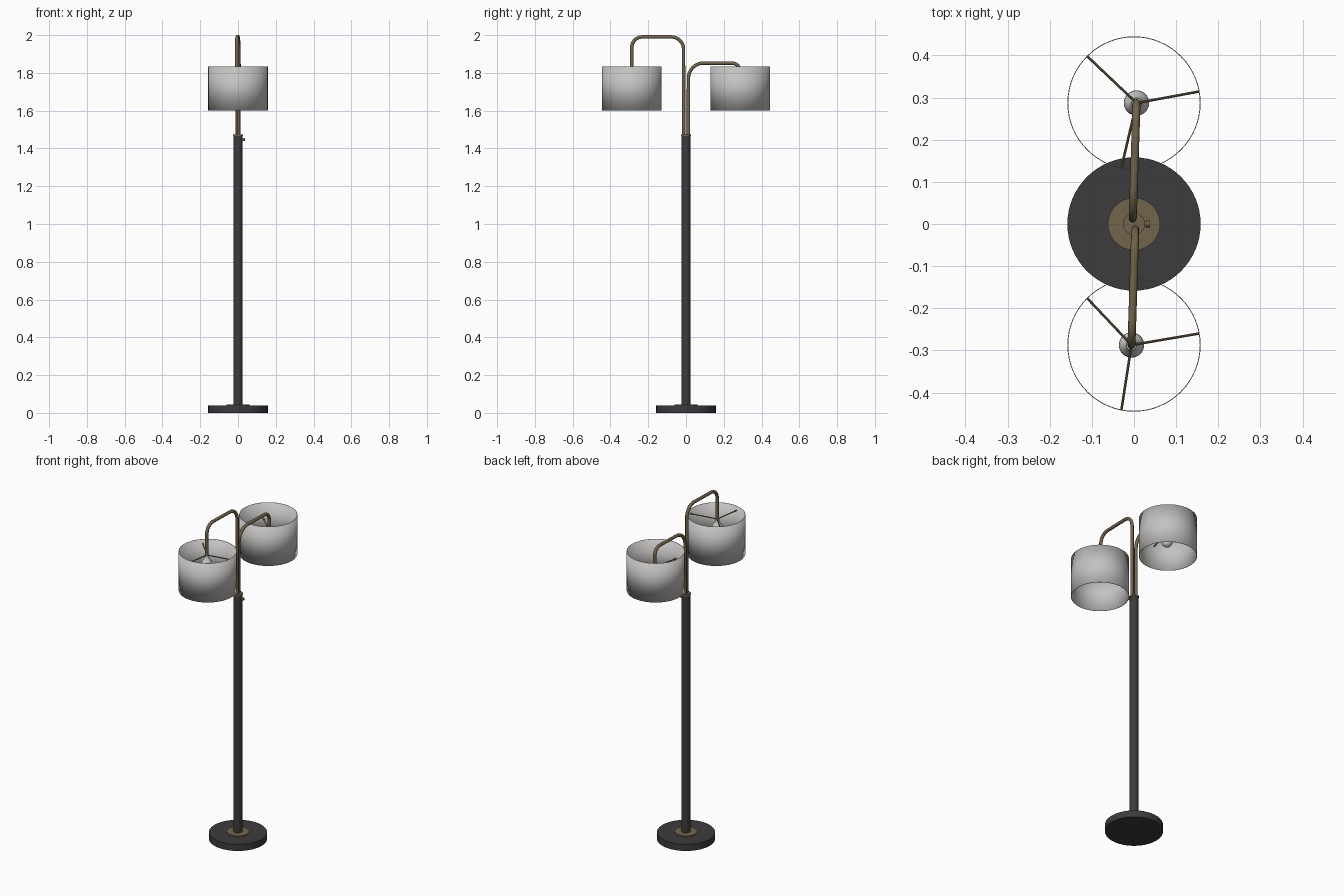
import bpy
import math
from mathutils import Vector

default = bpy.data.objects.get("Cube")
if default:
    bpy.data.objects.remove(default, do_unlink=True)


def material(name, rgb):
    m = bpy.data.materials.new(name)
    m.use_nodes = True
    colour = (*rgb, 1)
    m.diffuse_color = colour
    m.node_tree.nodes["Principled BSDF"].inputs["Base Color"].default_value = colour
    return m


BLACK = material("matte black", (0.045, 0.045, 0.046))
BRASS = material("aged brass", (0.17, 0.13, 0.07))
LINEN = material("pale linen", (0.56, 0.545, 0.535))
GLASS = material("bulb white", (0.6, 0.6, 0.59))


def finish(obj, name, mat):
    obj.name = name
    obj.data.materials.append(mat)
    return obj


def smooth(obj):
    bpy.ops.object.select_all(action="DESELECT")
    obj.select_set(True)
    bpy.context.view_layer.objects.active = obj
    bpy.ops.object.shade_smooth_by_angle(angle=math.radians(35))


def rod(name, mat, start, end, radius, sides=32, cap="NGON"):
    """Straight cylinder between two points."""
    start, end = Vector(start), Vector(end)
    axis = end - start
    bpy.ops.mesh.primitive_cylinder_add(
        vertices=sides, radius=radius, depth=axis.length, end_fill_type=cap,
        location=(start + end) / 2,
        rotation=axis.to_track_quat("Z", "Y").to_euler())
    obj = finish(bpy.context.object, name, mat)
    smooth(obj)
    return obj


def lathe(name, mat, profile, location, sides=32):
    """Revolve (radius, height) points around z."""
    verts, faces = [], []
    for r, z in profile:
        for i in range(sides):
            a = math.tau * i / sides
            verts.append((r * math.cos(a), r * math.sin(a), z))
    for k in range(len(profile) - 1):
        for i in range(sides):
            j = (i + 1) % sides
            low, high = k * sides, (k + 1) * sides
            faces.append((low + i, low + j, high + j, high + i))
    faces.append(tuple(reversed(range(sides))))
    faces.append(tuple(range(len(verts) - sides, len(verts))))
    mesh = bpy.data.meshes.new(name)
    mesh.from_pydata(verts, [], faces)
    obj = bpy.data.objects.new(name, mesh)
    obj.location = location
    bpy.context.collection.objects.link(obj)
    finish(obj, name, mat)
    smooth(obj)
    return obj


def bent_tube(name, mat, corners, bends, radius):
    """Tube along a path whose inner corners are rounded."""
    pts = [Vector(c) for c in corners]
    path = [pts[0]]
    for k, bend in enumerate(bends, 1):
        a = pts[k] + (pts[k - 1] - pts[k]).normalized() * bend
        b = pts[k] + (pts[k + 1] - pts[k]).normalized() * bend
        centre = a + b - pts[k]
        for i in range(11):
            t = math.pi / 2 * i / 10
            path.append(centre + (a - centre) * math.cos(t) + (b - centre) * math.sin(t))
    path.append(pts[-1])
    curve = bpy.data.curves.new(name, "CURVE")
    curve.dimensions = "3D"
    curve.bevel_depth = radius
    curve.bevel_resolution = 3
    curve.use_fill_caps = True
    spline = curve.splines.new("POLY")
    spline.points.add(len(path) - 1)
    for p, co in zip(spline.points, path):
        p.co = (*co, 1)
    spline.use_smooth = True
    obj = bpy.data.objects.new(name, curve)
    bpy.context.collection.objects.link(obj)
    return finish(obj, name, mat)


# Base, pole and fittings
rod("base", BLACK, (0, 0, 0), (0, 0, 0.04), 0.158, 64)
rod("base_rosette", BRASS, (0, 0, 0.04), (0, 0, 0.045), 0.062, 48)
rod("pole", BLACK, (0, 0, 0.04), (0, 0, 1.467), 0.024)
rod("pole_cap", BRASS, (0, 0, 1.465), (0, 0, 1.475), 0.026)
rod("knob_stem", BRASS, (0.02, 0, 1.447), (0.03, 0, 1.447), 0.005, 16)
rod("knob_head", BRASS, (0.029, 0, 1.447), (0.038, 0, 1.447), 0.008, 16)


def lamp_head(side, sign, arm_top, hub_z, bends):
    """Arm, shade, spoke frame and bulb on one side."""
    reach, tilt = 0.287, 0.006 * sign
    root = (-0.003 * sign, 0.013 * sign)
    tip = (tilt, reach * sign)
    bent_tube(side + "_arm", BRASS,
              [(*root, 1.46), (*root, arm_top), (*tip, arm_top), (*tip, hub_z - 0.005)],
              bends, 0.0095)

    # Open drum shade
    shade = rod(side + "_shade", LINEN, (0, reach * sign, 1.6),
                (0, reach * sign, 1.835), 0.158, 64, "NOTHING")
    wall = shade.modifiers.new("wall", "SOLIDIFY")
    wall.thickness = 0.002
    wall.offset = -1

    # Three spokes from the hub to the shade wall
    for i, angle in enumerate((10, 135, 259), 1):
        a = math.radians(angle)
        end = (0.156 * math.cos(a), reach * sign + 0.156 * math.sin(a), hub_z)
        rod(f"{side}_spoke_{i}", BRASS, (*tip, hub_z), end, 0.003, 8)

    # Bulb with a narrow neck hanging below the hub
    profile = [(0.012, 0), (0.013, -0.014), (0.020, -0.027)]
    profile += [(0.03 * math.cos(t), -0.052 - 0.032 * math.sin(t))
                for t in (math.radians(d) for d in range(-30, 90, 17))]
    profile.reverse()
    lathe(side + "_bulb", GLASS, profile, (*tip, hub_z))


lamp_head("front", -1, 1.9905, 1.81, (0.065, 0.055))
lamp_head("back", 1, 1.852, 1.74, (0.08, 0.045))
